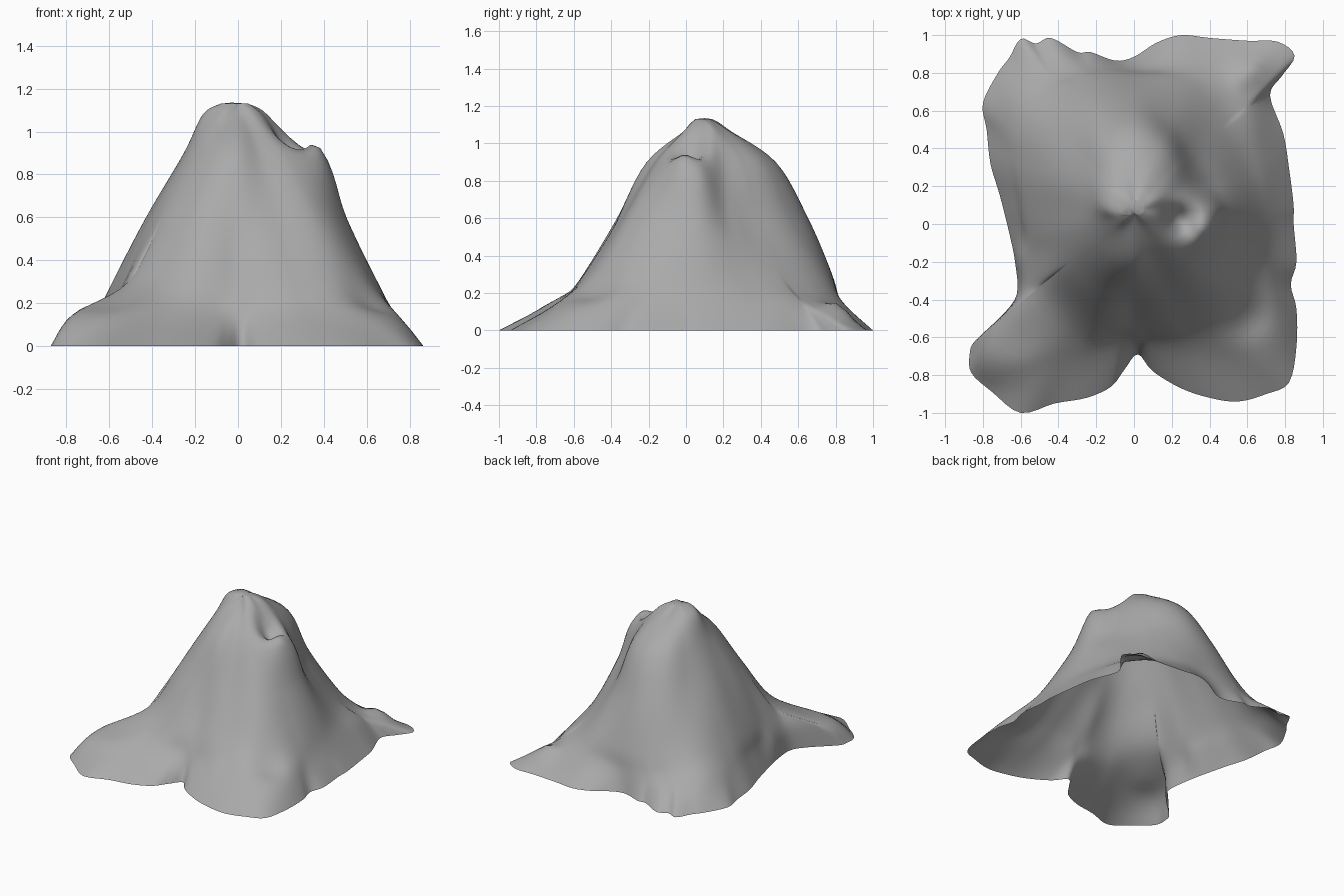
import bpy, bmesh, math
from mathutils import Vector

if "Cube" in bpy.data.objects:
    bpy.data.objects.remove(bpy.data.objects["Cube"])

CX, CY = 0.0, 0.08   # axis the contours are measured from

# wavy ground outline, counter-clockwise from the right side
OUTLINE = [
    (.845, .1), (.82, .3), (.79, .48), (.72, .68), (.78, .78), (.85, .89), (.76, .965),
    (.6, .97), (.4, .985), (.25, 1.0), (.12, .96), (0, .885), (-.1, .865), (-.23, .91),
    (-.3, .91), (-.44, .985), (-.52, .955), (-.6, .98), (-.66, .88), (-.72, .8), (-.8, .64),
    (-.78, .5), (-.76, .32), (-.71, .15), (-.66, -.05), (-.63, -.2), (-.62, -.37),
    (-.7, -.485), (-.84, -.615), (-.87, -.69), (-.86, -.79), (-.75, -.89), (-.6, -1.0),
    (-.42, -.95), (-.25, -.92), (-.12, -.86), (-.05, -.77), (.02, -.69), (.1, -.78),
    (.25, -.87), (.4, -.92), (.55, -.94), (.7, -.9), (.82, -.84), (.86, -.65), (.86, -.45),
    (.83, -.32), (.86, -.2), (.845, 0)]

# contour radii every 22.5 degrees from +x, by height
Z15 = [.73, .74, .82, .81, .74, .80, .88, .72, .62, .66, 1.06, .84, .70, .82, .98, .79]
Z30 = [.64, .61, .64, .70, .70, .72, .72, .63, .57, .58, .68, .67, .62, .67, .75, .69]
Z60 = [.50, .44, .44, .51, .57, .57, .51, .46, .42, .43, .46, .47, .45, .46, .53, .52]
Z90 = [.39, .30, .32, .37, .40, .38, .31, .27, .25, .25, .26, .28, .29, .27, .32, .38]
Z108 = [.13, .15, .14, .14, .13, .15, .17, .17, .16, .13, .11, .08, .07, .08, .11, .13]
Z113 = [.05, .05, .05, .05, .04, .06, .08, .08, .08, .07, .04, .03, .02, .03, .04, .05]
LEVELS = [(.15, Z15), (.30, Z30), (.60, Z60), (.90, Z90), (1.08, Z108), (1.13, Z113)]

# bumps and hollows: x, y, height, spread
BUMPS = [(.36, -.02, .04, .045),   # side peak
         (.25, .02, -.13, .06),    # saddle behind it
         (.38, .17, -.05, .06),    # hollow beside the side peak
         (.33, .30, -.03, .07),    # gully on the back right
         (.62, .82, .06, .06),     # horn on the back right foot
         (.62, -.50, -.04, .08),   # flat behind the front right foot
         (-.60, -.62, -.02, .09),  # flat behind the front left foot
         (0, -.45, -.03, .06)]     # gully on the front


def spline(p0, p1, p2, p3, t):
    return 0.5 * (2 * p1 + (p2 - p0) * t + (2 * p0 - 5 * p1 + 4 * p2 - p3) * t * t
                  + (3 * p1 - p0 - 3 * p2 + p3) * t ** 3)


def closed(vals, u):
    i, n = math.floor(u), len(vals)
    return spline(*(vals[(i + k) % n] for k in (-1, 0, 1, 2)), u - i)


def column(ang, foot_radius, rows=6):
    """Points up the slope from the ground to just below the summit."""
    knots = [Vector((foot_radius, 0))]
    for z, radii in LEVELS:
        r = closed(radii, ang / (math.tau / 16))
        knots.append(Vector((min(r, knots[-1].x * .96), z)))
    pts = []
    for i in range(len(knots) - 1):
        q = [knots[max(0, min(len(knots) - 1, i + k))] for k in (-1, 0, 1, 2)]
        for s in range(rows):
            pts.append(spline(*q, s / rows))
    pts.append(knots[-1])
    out = []
    for r, z in pts:
        x, y = CX + r * math.cos(ang), CY + r * math.sin(ang)
        fade = min(1, max(0, z) / .08)
        for bx, by, h, s in BUMPS:
            z += fade * h * math.exp(-((x - bx) ** 2 + (y - by) ** 2) / (2 * s * s))
        out.append((x, y, max(0, z)))
    return out


# angle and distance of each foot point, kept turning one way so nothing folds
outline = [Vector(p) for p in OUTLINE]
N = len(outline) * 4
feet, last = [], -.1
for i in range(N):
    d = closed(outline, i / 4) - Vector((CX, CY))
    ang = math.atan2(d.y, d.x)
    if i > N / 4 and ang < 0:
        ang += math.tau
    last = max(ang, last + .003)
    feet.append((last, d.length))

# mountain shell, open underneath
bm = bmesh.new()
cols = [[bm.verts.new(p) for p in column(*f)] for f in feet]
peak = bm.verts.new((-.03, .1, 1.135))
for i in range(N):
    a, b = cols[i], cols[(i + 1) % N]
    for j in range(len(a) - 1):
        bm.faces.new((a[j], b[j], b[j + 1], a[j + 1]))
    bm.faces.new((a[-1], b[-1], peak))
mesh = bpy.data.meshes.new("mountain")
bm.to_mesh(mesh)
bm.free()
mountain = bpy.data.objects.new("mountain", mesh)
bpy.context.collection.objects.link(mountain)

# plain rock grey
rock = bpy.data.materials.new("rock grey")
rock.diffuse_color = (.4, .4, .4, 1)
rock.use_nodes = True
rock.node_tree.nodes["Principled BSDF"].inputs["Base Color"].default_value = rock.diffuse_color
mesh.materials.append(rock)
for p in mesh.polygons:
    p.use_smooth = True
